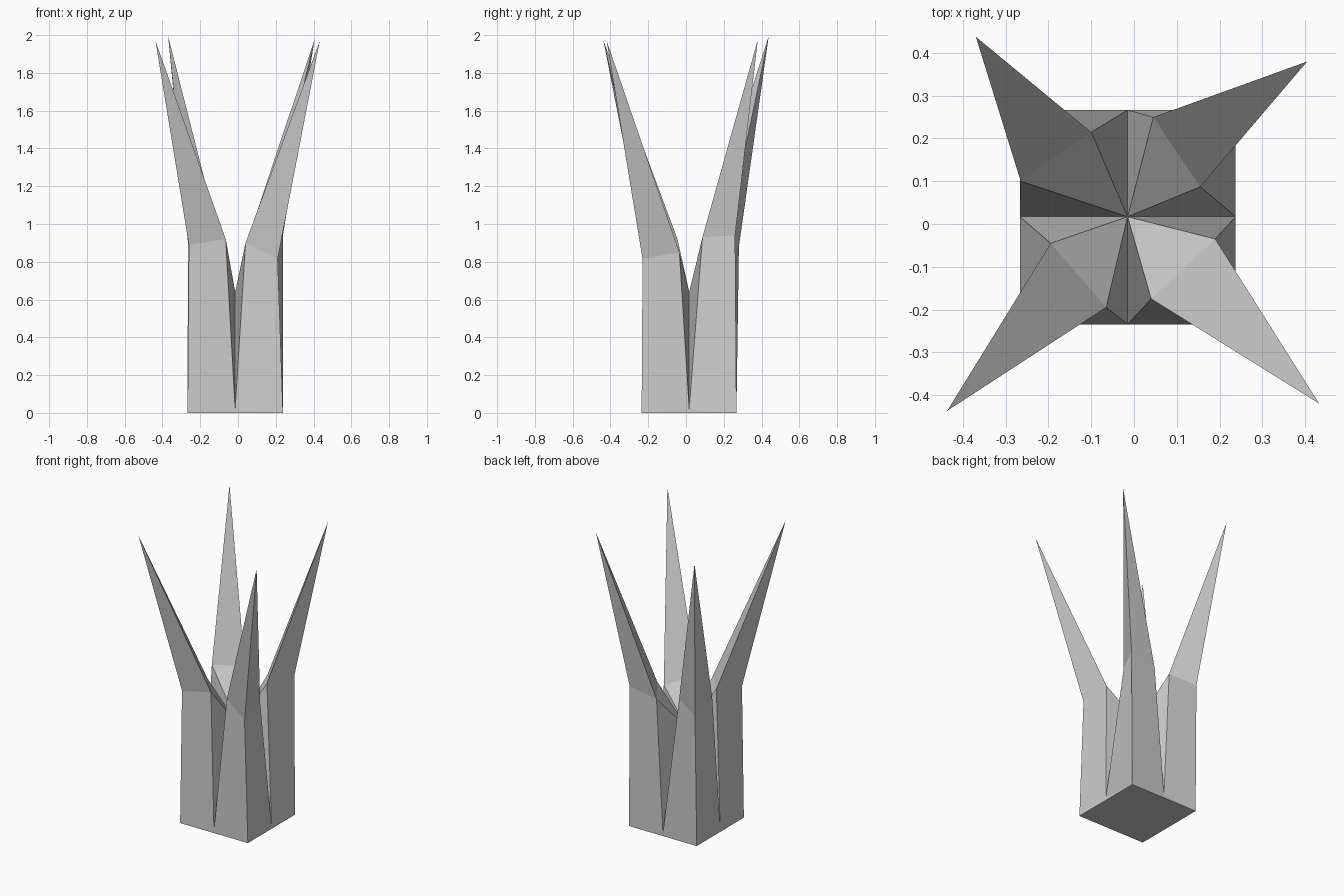
import bpy, bmesh

if "Cube" in bpy.data.objects:
    bpy.data.objects.remove(bpy.data.objects["Cube"])

# Shared points: valley in the middle, base corners and slit bottoms between prongs
W, E, S, N = -0.267, 0.238, -0.235, 0.267
MX, MY, SLIT = -0.015, 0.017, 0.018
bm = bmesh.new()
valley = bm.verts.new((MX, MY, 0.64))
slit = {
    "S": bm.verts.new((MX, S, SLIT)), "E": bm.verts.new((E, MY, SLIT)),
    "N": bm.verts.new((MX, N, SLIT)), "W": bm.verts.new((W, MY, SLIT)),
}


def prong(corner, y_slit, x_slit, a, outer, b, tip):
    """One block quarter ending in a leaning three-sided spike."""
    d = bm.verts.new((*corner, 0))
    va, vc, vb, vt = (bm.verts.new(p) for p in (a, outer, b, tip))
    sy, sx = slit[y_slit], slit[x_slit]
    for face in ((d, sy, va, vc), (d, vc, vb, sx),          # outer walls
                 (sy, valley, va), (sx, vb, valley),        # slit walls
                 (valley, vb, va),                          # inner slope
                 (va, vb, vt), (va, vt, vc), (vc, vt, vb)):  # spike
        bm.faces.new(face)
    return d


# Four prongs, going round from the front left
fl = prong((W, S), "S", "W", (-0.065, -0.195, 0.92), (-0.26, -0.225, 0.89),
           (-0.195, -0.045, 0.92), (-0.437, -0.437, 1.97))
fr = prong((E, S), "S", "E", (0.04, -0.175, 0.90), (0.21, -0.23, 0.815),
           (0.19, -0.035, 0.85), (0.433, -0.42, 1.97))
br = prong((E, N), "N", "E", (0.045, 0.25, 0.90), (0.238, 0.26, 0.94),
           (0.155, 0.087, 0.93), (0.405, 0.38, 1.975))
bl = prong((W, N), "N", "W", (-0.10, 0.215, 0.93), (-0.263, 0.28, 0.88),
           (-0.265, 0.10, 0.94), (-0.37, 0.438, 1.995))

# Base plate and the thin strips under each slit
bm.faces.new((fl, bl, br, fr))
for p, q, side in ((fl, fr, "S"), (fr, br, "E"), (br, bl, "N"), (bl, fl, "W")):
    bm.faces.new((p, q, slit[side]))

bmesh.ops.recalc_face_normals(bm, faces=bm.faces)
mesh = bpy.data.meshes.new("four_pronged_spike")
bm.to_mesh(mesh)
bm.free()
obj = bpy.data.objects.new("four_pronged_spike", mesh)
bpy.context.collection.objects.link(obj)
